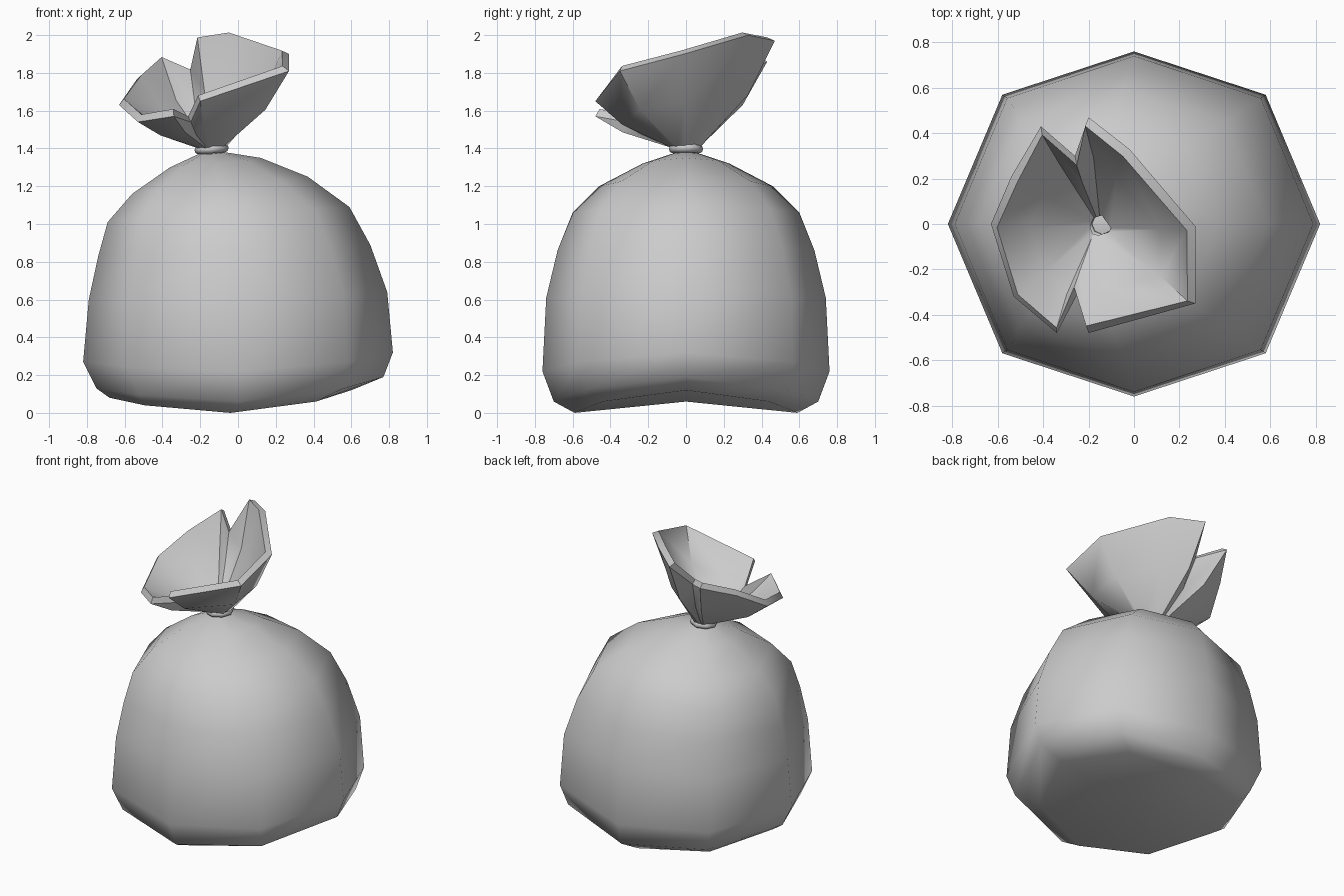
import bpy, bmesh
from math import sin, cos, pi, radians, atan2
from mathutils import Vector

cube = bpy.data.objects.get("Cube")
if cube:
    bpy.data.objects.remove(cube, do_unlink=True)

grey = bpy.data.materials.new("plain grey")
grey.use_nodes = True
colour = (0.6, 0.6, 0.6, 1)
grey.diffuse_color = colour
grey.node_tree.nodes["Principled BSDF"].inputs["Base Color"].default_value = colour


def finish(name, bm):
    bmesh.ops.recalc_face_normals(bm, faces=bm.faces)
    mesh = bpy.data.meshes.new(name)
    bm.to_mesh(mesh)
    bm.free()
    obj = bpy.data.objects.new(name, mesh)
    bpy.context.collection.objects.link(obj)
    mesh.materials.append(grey)
    for p in mesh.polygons:
        p.use_smooth = True
    return obj


def loft(bm, rings, closed=False):
    loops = [[bm.verts.new(p) for p in ring] for ring in rings]
    n = len(loops[0])
    pairs = list(zip(loops, loops[1:])) + ([(loops[-1], loops[0])] if closed else [])
    for a, b in pairs:
        for i in range(n):
            j = (i + 1) % n
            bm.faces.new((a[i], a[j], b[j], b[i]))
    return loops


def fan(bm, loop, tip):
    tip = bm.verts.new(tip)
    for i, v in enumerate(loop):
        bm.faces.new((v, loop[(i + 1) % len(loop)], tip))


# Sack body: eight-sided sagging rings (left x, z, right x, z, half depth, z)
profile = [
    (-0.68, 0.08, 0.60, 0.12, 0.59, 0.00),
    (-0.75, 0.13, 0.77, 0.19, 0.70, 0.06),
    (-0.82, 0.27, 0.82, 0.32, 0.76, 0.22),
    (-0.79, 0.60, 0.79, 0.64, 0.74, 0.61),
    (-0.74, 0.83, 0.70, 0.89, 0.68, 0.86),
    (-0.69, 1.01, 0.59, 1.09, 0.60, 1.06),
    (-0.56, 1.16, 0.37, 1.25, 0.46, 1.20),
    (-0.36, 1.30, 0.12, 1.35, 0.23, 1.32),
    (-0.21, 1.37, -0.07, 1.38, 0.08, 1.37),
]


def sack_ring(xl, zl, xr, zr, depth, zy):
    ring = []
    for k in range(8):
        c, s = cos(k * pi / 4), sin(k * pi / 4)
        side_z = zr if c > 0 else zl
        bulge = 1.06 if k % 2 else 1
        ring.append(((xl + xr) / 2 + c * (xr - xl) / 2, s * depth * bulge,
                     zy + (side_z - zy) * c * c))
    return ring


bm = bmesh.new()
loops = loft(bm, [sack_ring(*row) for row in profile])
fan(bm, loops[0], (-0.04, 0, 0.06))
fan(bm, loops[-1], (-0.14, 0, 1.38))
finish("sack_body", bm)

# Tie: small ring around the neck
bm = bmesh.new()
sections = []
for i in range(8):
    a = i * pi / 4
    sections.append([])
    for j in range(8):
        b = j * pi / 4
        r = 0.068 + 0.023 * cos(b)
        sections[-1].append((r * cos(a) - 0.14, r * sin(a),
                             1.397 + 0.023 * sin(b) + 0.07 * r * cos(a)))
loft(bm, sections, closed=True)
finish("neck_tie", bm)

# Gathered opening: flared cup with two notches in its rim
rim = [Vector(p) for p in (
    (0.27, -0.01, 1.90), (-0.02, 0.33, 2.00), (-0.20, 0.47, 1.97),
    (-0.26, 0.30, 1.80), (-0.41, 0.43, 1.86), (-0.54, 0.21, 1.76),
    (-0.63, 0.00, 1.63), (-0.53, -0.32, 1.54), (-0.34, -0.48, 1.57),
    (-0.25, -0.31, 1.54), (-0.20, -0.48, 1.65), (0.27, -0.35, 1.81))]
neck, middle = [], []
for p in rim:
    a = atan2(p.y, p.x + 0.14)
    base = Vector((0.07 * cos(a) - 0.14, 0.07 * sin(a), 1.40))
    neck.append(base)
    middle.append(Vector((*base.xy.lerp(p.xy, 0.65), base.z + (p.z - base.z) * 0.5)))

bm = bmesh.new()
loops = loft(bm, [neck, middle, rim])
opening = finish("gathered_opening", bm)
# Skin thickness, grown towards the inside of the cup
solid = opening.modifiers.new("thickness", "SOLIDIFY")
solid.thickness = 0.045
centre_face = opening.data.polygons[0]
outward = centre_face.normal.dot(centre_face.center - Vector((-0.14, 0, 1.5))) > 0
solid.offset = -1 if outward else 1

bpy.ops.object.select_all(action="DESELECT")
opening.select_set(True)
bpy.context.view_layer.objects.active = opening
bpy.ops.object.modifier_apply(modifier=solid.name)
bpy.ops.object.shade_smooth_by_angle(angle=radians(40))
